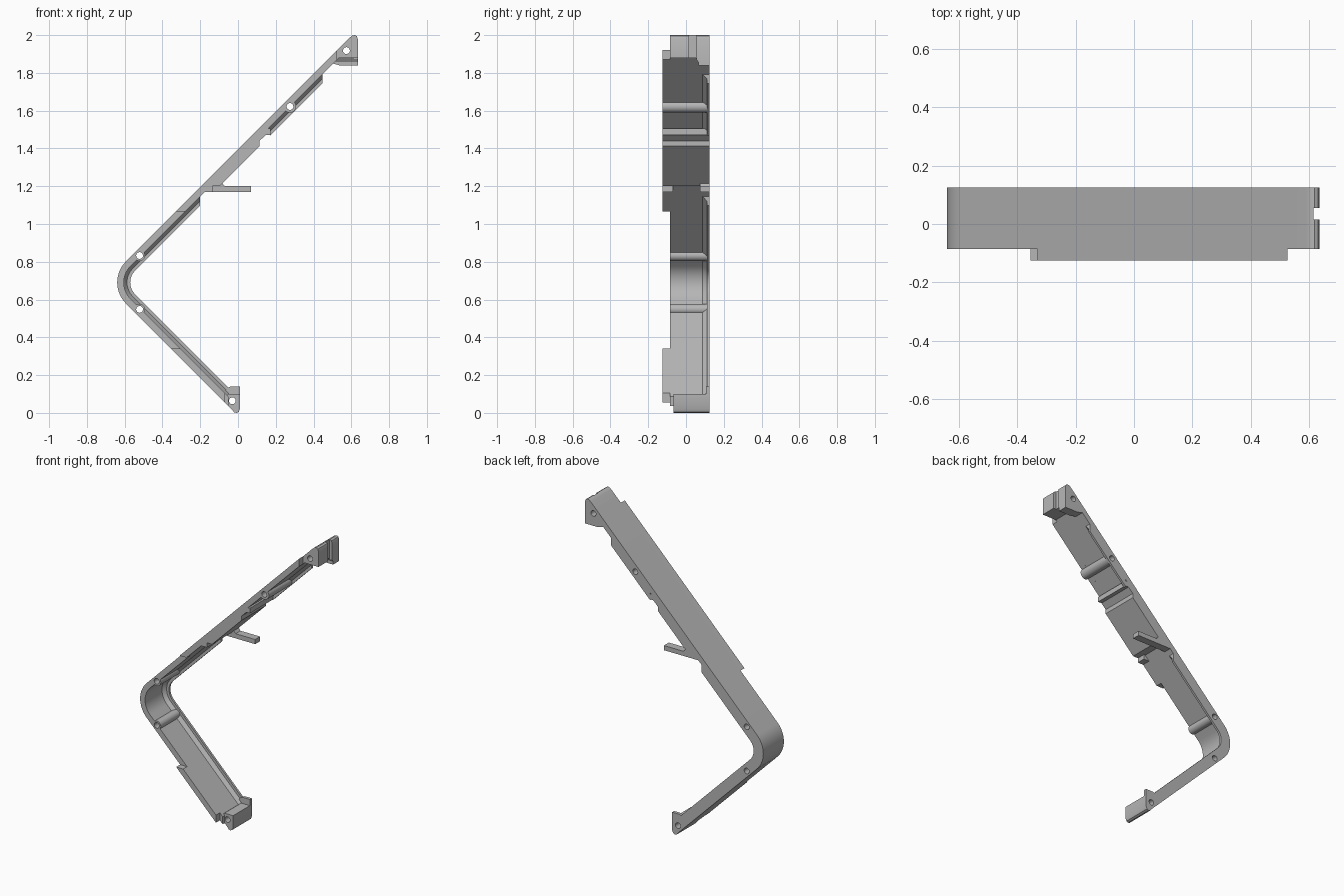
import bpy, bmesh, math
from mathutils import Matrix

if "Cube" in bpy.data.objects:
    bpy.data.objects.remove(bpy.data.objects["Cube"])

grey = bpy.data.materials.new("plain grey")
grey.use_nodes = True
colour = (0.47, 0.47, 0.47, 1)
grey.diffuse_color = colour
grey.node_tree.nodes["Principled BSDF"].inputs["Base Color"].default_value = colour

ROOT2 = math.sqrt(2)
BACK, RIM, LIP = 0.125, -0.085, -0.125
WALL, FLANGE, BEND = 0.035, 0.069, 0.157
parts = []


def up(x, d=0):
    """Point on the upper arm at depth d inside its outer face."""
    return (x, x + 1.395 - d * ROOT2)


def down(x, d=0):
    """Point on the lower arm at depth d inside its outer face."""
    return (x, -x - 0.014 + d * ROOT2)


def add_object(name, bm):
    bmesh.ops.recalc_face_normals(bm, faces=bm.faces)
    mesh = bpy.data.meshes.new(name)
    bm.to_mesh(mesh)
    bm.free()
    mesh.materials.append(grey)
    ob = bpy.data.objects.new(name, mesh)
    bpy.context.collection.objects.link(ob)
    return ob


def prism(name, pts, y0, y1, back_pts=None):
    """Outline in the xz plane run from y0 to y1, optionally changing shape."""
    bm = bmesh.new()
    a = [bm.verts.new((x, y0, z)) for x, z in pts]
    b = [bm.verts.new((x, y1, z)) for x, z in back_pts or pts]
    bm.faces.new(a)
    bm.faces.new(b[::-1])
    for i in range(len(a)):
        j = (i + 1) % len(a)
        bm.faces.new((a[i], b[i], b[j], a[j]))
    ob = add_object(name, bm)
    parts.append(ob)
    return ob


def rod(bm, x, z, r, y0, y1):
    place = Matrix.Translation((x, (y0 + y1) / 2, z)) @ Matrix.Rotation(math.pi / 2, 4, 'X')
    bmesh.ops.create_cone(bm, cap_ends=True, segments=32, radius1=r, radius2=r,
                          depth=y1 - y0, matrix=place)


def edge(top, bottom, d):
    """Line down the upper arm, round the bend and along the lower arm."""
    pts = [up(top, d)]
    for i in range(17):
        t = math.radians(135 + 90 * i / 16)
        pts.append((-0.4825 + (BEND - d) * math.cos(t), 0.6905 + (BEND - d) * math.sin(t)))
    return pts + [down(bottom, d)]


def band(top, bottom, d):
    return edge(top, bottom, 0) + edge(top, bottom, d)[::-1]


def strip(x0, x1, d):
    return [up(x0), up(x1), up(x1, d), up(x0, d)]


# Long bent wall, back flange and the sloped fillet between them
prism("bent_wall", band(0.56, -0.05, WALL), RIM, BACK)
prism("lower_flange", band(-0.2, -0.05, FLANGE), 0.111, BACK)
prism("lower_fillet", band(-0.2, -0.05, WALL), 0.088, 0.111, band(-0.2, -0.05, 0.052))
prism("upper_flange", strip(0.17, 0.447, FLANGE), 0.111, BACK)
prism("upper_fillet", strip(0.15, 0.447, WALL), 0.088, 0.111, strip(0.15, 0.447, 0.052))

# Raised lips along the front rim
step = WALL * ROOT2
prism("upper_lip", [up(-0.33), up(0.525), up(0.525, WALL), up(-0.33 + step, WALL)], LIP, RIM)
prism("lower_lip", [down(-0.354), down(-0.07), down(-0.07, WALL),
                    down(-0.354 + step, WALL)], LIP, RIM)

# Thick middle section with stepped end
prism("thick_section", [(-0.195, 1.2), (-0.098, 1.2), (0.114, 1.412), (0.114, 1.44),
                        (0.147, 1.472), (0.172, 1.472), (0.172, 1.505), up(0.16, WALL),
                        up(0.16)], LIP, BACK)

# Horizontal support arm, its gusset and the short front tab
prism("support_arm", [(-0.215, 1.17), (0.07, 1.17), (0.07, 1.2), (-0.195, 1.2)], 0.075, BACK)
prism("arm_gusset", [(-0.14, 1.2), (-0.07, 1.2), (-0.09, 1.225), (-0.14, 1.24)], 0.075, BACK)
prism("front_tab", [(-0.215, 1.17), (-0.135, 1.17), (-0.135, 1.2), (-0.195, 1.2)], LIP, -0.07)

# Top end block with a lower back plate
crown = [up(0.5), up(0.592), (0.605, 1.997), (0.618, 2.0), (0.629, 1.994), (0.634, 1.98)]
front_end = crown + [(0.634, 1.88), (0.535, 1.88), (0.515, 1.88)]
back_end = crown + [(0.634, 1.838), (0.545, 1.838), (0.5, 1.85)]
slope_end = crown + [(0.634, 1.857), (0.54, 1.857), (0.505, 1.86)]
prism("top_block", front_end, RIM, 0.05)
prism("top_block_slope", front_end, 0.05, 0.065, slope_end)
prism("top_block_back", back_end, 0.065, BACK)

# Bottom end block and its back ear
foot = [down(-0.09), down(-0.035), (-0.02, 0.003), (-0.008, 0), (0.004, 0.006), (0.011, 0.022)]
prism("bottom_block", foot + [(0.011, 0.1), (-0.05, 0.1)], -0.065, BACK)
prism("bottom_ear", foot + [(0.011, 0.14), (-0.04, 0.14), (-0.06, 0.13)], 0.105, BACK)

# Screw bosses
bosses = [("bend_upper_boss", -0.521, 0.833, 0.029, RIM),
          ("bend_lower_boss", -0.521, 0.548, 0.029, RIM),
          ("upper_arm_boss", 0.275, 1.622, 0.033, LIP)]
for name, x, z, r, front in bosses:
    bm = bmesh.new()
    rod(bm, x, z, r, front, BACK)
    parts.append(add_object(name, bm))

# Screw holes and the groove in the top end
bm = bmesh.new()
for x, z in [(b[1], b[2]) for b in bosses] + [(0.574, 1.918), (-0.03, 0.064)]:
    rod(bm, x, z, 0.018, -0.3, 0.3)
bmesh.ops.create_cube(bm, size=1, matrix=Matrix.Translation((0.665, 0.035, 1.95))
                      @ Matrix.Diagonal((0.1, 0.04, 0.3, 1)))
cutter = add_object("hole_cutter", bm)
cutter.hide_render = True

for ob in parts:
    bpy.ops.object.select_all(action='DESELECT')
    ob.select_set(True)
    bpy.context.view_layer.objects.active = ob
    mod = ob.modifiers.new("holes", 'BOOLEAN')
    mod.operation, mod.solver, mod.object = 'DIFFERENCE', 'EXACT', cutter
    bpy.ops.object.modifier_apply(modifier=mod.name)
    bpy.ops.object.shade_smooth_by_angle(angle=math.radians(25))
bpy.data.objects.remove(cutter)
